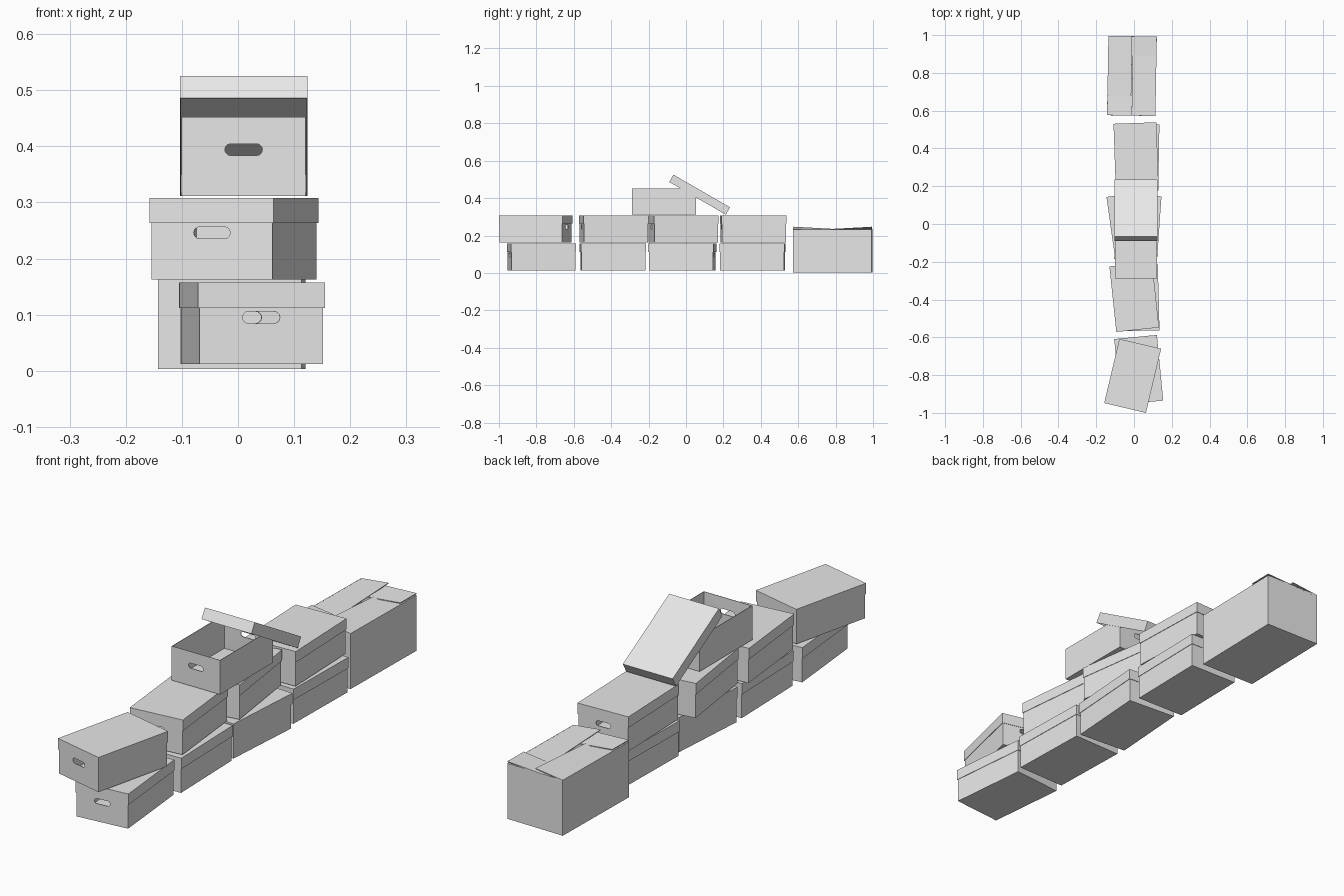
import bpy
import bmesh
from math import radians, cos, sin, pi
from mathutils import Vector

cube = bpy.data.objects.get("Cube")
if cube:
    bpy.data.objects.remove(cube, do_unlink=True)

card = bpy.data.materials.new("grey_cardboard")
card.use_nodes = True
card.diffuse_color = (0.8, 0.8, 0.8, 1)
card.node_tree.nodes["Principled BSDF"].inputs["Base Color"].default_value = (0.8, 0.8, 0.8, 1)

BOX_W, BOX_L, BOX_H = 0.221, 0.343, 0.141
LID_W, LID_L, LID_H = 0.227, 0.349, 0.045


def finish(name, bm, loc, turn=0.0, tilt=0.0, thick=0.003):
    """Turn a bmesh sheet into a board object with thickness."""
    bmesh.ops.remove_doubles(bm, verts=bm.verts, dist=0.0001)
    bmesh.ops.recalc_face_normals(bm, faces=bm.faces)
    mesh = bpy.data.meshes.new(name)
    bm.to_mesh(mesh)
    bm.free()
    mesh.materials.append(card)
    ob = bpy.data.objects.new(name, mesh)
    bpy.context.collection.objects.link(ob)
    ob.location = loc
    ob.rotation_euler = (radians(tilt), 0, radians(turn))
    board = ob.modifiers.new("board", 'SOLIDIFY')
    board.thickness = thick
    board.offset = -1
    return ob


def quad(bm, *points):
    bm.faces.new([bm.verts.new(p) for p in points])


def tray(bm, w, l, z_flat, z_open, ends=True):
    """Five-sided tray: one flat panel, two long walls, optional end walls."""
    x, y = w / 2, l / 2
    quad(bm, (-x, -y, z_flat), (x, -y, z_flat), (x, y, z_flat), (-x, y, z_flat))
    for s in (-x, x):
        quad(bm, (s, -y, z_flat), (s, y, z_flat), (s, y, z_open), (s, -y, z_open))
    if ends:
        for s in (-y, y):
            quad(bm, (-x, s, z_flat), (x, s, z_flat), (x, s, z_open), (-x, s, z_open))


def end_wall(bm, y):
    """End wall with a rounded hand slot cut through it."""
    x, half, r, z = BOX_W / 2, 0.023, 0.0105, 0.083
    outer = [(-x, 0), (x, 0), (x, BOX_H), (-x, BOX_H)]
    slot = []
    for side, start in ((1, -pi / 2), (-1, pi / 2)):
        for i in range(7):
            a = start + pi * i / 6
            slot.append((side * half + r * cos(a), z + r * sin(a)))
    edges = []
    for loop in (outer, slot):
        vs = [bm.verts.new((px, y, pz)) for px, pz in loop]
        edges += [bm.edges.new((vs[i - 1], vs[i])) for i in range(len(vs))]
    bmesh.ops.triangle_fill(bm, use_beauty=True, edges=edges, normal=Vector((0, 1, 0)))


def storage_box(name, x, y, z, turn):
    bm = bmesh.new()
    tray(bm, BOX_W, BOX_L, 0, BOX_H, ends=False)
    for s in (-1, 1):
        end_wall(bm, s * BOX_L / 2)
    finish(name, bm, (x, y, z), turn)


def lid(name, x, y, z, turn=0.0, tilt=0.0):
    bm = bmesh.new()
    tray(bm, LID_W, LID_L, 0, -LID_H)
    finish(name, bm, (x, y, z), turn, tilt, thick=0.0028)


# Two rows of closed boxes, each turned a little: x, y, turn
rows = {
    "lower": (0.012, [(0.025, -0.772, 5.5), (0.017, -0.391, 1.5),
                      (0.020, -0.020, -4), (0.018, 0.355, -1)]),
    "upper": (0.163, [(-0.007, -0.804, -13.3), (0.001, -0.386, 6),
                      (-0.009, -0.014, 8), (0.011, 0.360, 2)]),
}
for row, (z, places) in rows.items():
    for i, (x, y, turn) in enumerate(places, 1):
        storage_box(f"{row}_box_{i}", x, y, z, turn)
        lid(f"{row}_lid_{i}", x, y, z + 0.145, turn)

# Open box on top with its lid leaning on the back edge
storage_box("open_box", 0.01, -0.117, 0.311, 0)
lid("leaning_lid", 0.01, 0.084, 0.438, tilt=-30)

# Large carton at the back
W, L, RIM = 0.256, 0.42, 0.232
CARTON = (-0.011, 0.784, 0.0)
bm = bmesh.new()
tray(bm, W, L, 0.003, RIM)
finish("large_carton", bm, CARTON, -1, thick=0.004)


# Interleaved top flaps: each has one end tucked under and one end on top
def flap(name, corners):
    bm = bmesh.new()
    quad(bm, *corners)
    finish(name, bm, CARTON, -1)


hx, hy, high, low = W / 2, L / 2, 0.247, 0.224
for s, side in ((1, "right"), (-1, "left")):
    flap(f"{side}_long_flap", [(s * hx, -s * hy, RIM), (s * hx, s * hy, RIM),
                               (s * 0.002, s * hy, low), (s * 0.002, -s * hy, high)])
for s, side in ((1, "back"), (-1, "front")):
    flap(f"{side}_end_flap", [(-s * hx, s * hy, RIM - 0.006), (s * hx, s * hy, RIM + 0.008),
                              (s * hx, s * 0.105, RIM + 0.008), (-s * hx, s * 0.105, low - 0.012)])
